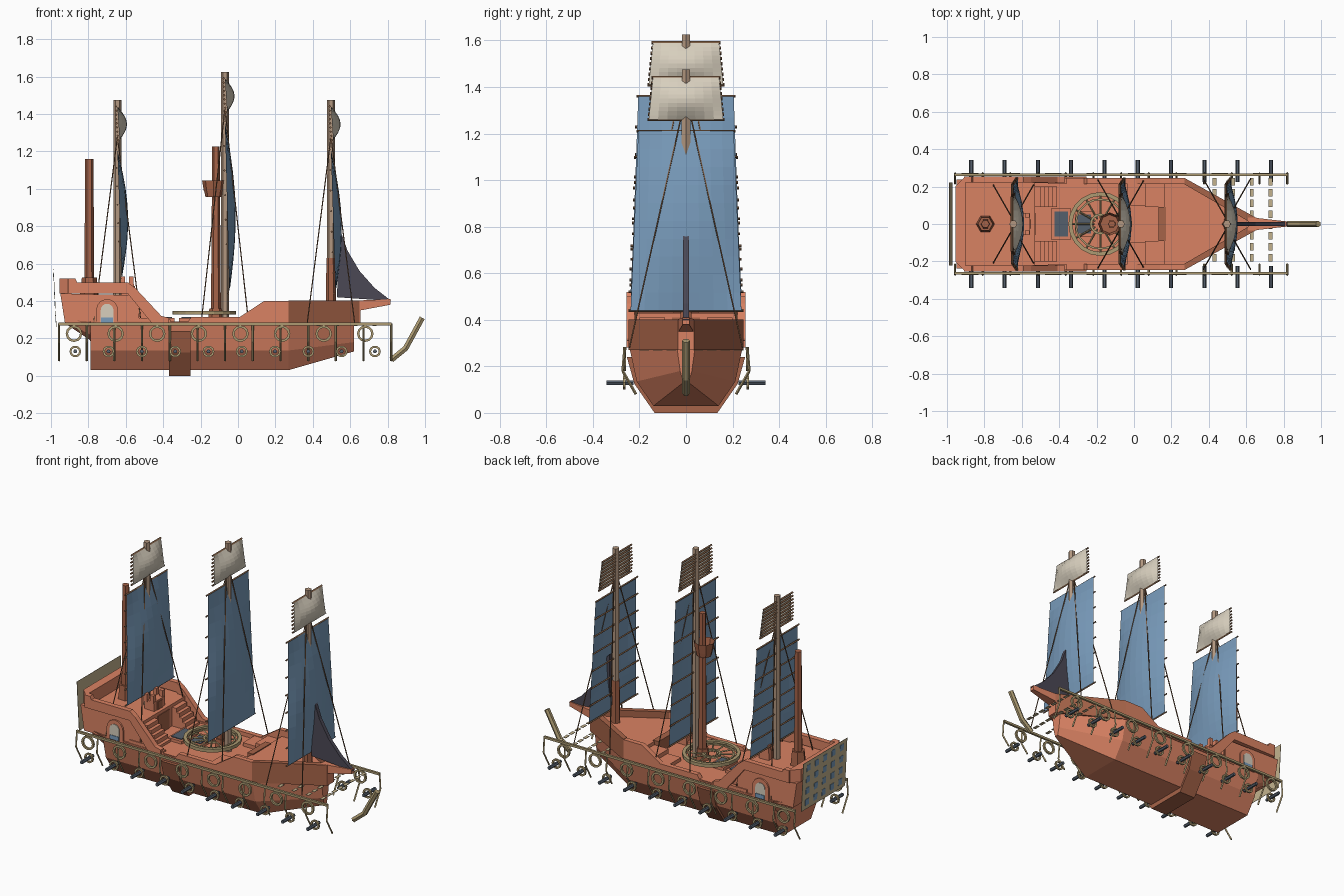
import bpy, bmesh, math
from mathutils import Vector, Matrix

cube = bpy.data.objects.get("Cube")
if cube:
    bpy.data.objects.remove(cube)


def material(name, *rgb):
    m = bpy.data.materials.new(name)
    m.use_nodes = True
    m.diffuse_color = (*rgb, 1)
    m.node_tree.nodes["Principled BSDF"].inputs["Base Color"].default_value = (*rgb, 1)
    return m


WOOD = material("orange wood", .7, .225, .125)
DARK = material("dark red wood", .38, .125, .065)
BLUE = material("blue canvas", .19, .33, .5)
CREAM = material("cream canvas", .68, .62, .51)
MAST = material("mast wood", .45, .31, .215)
BATTEN = material("batten brown", .2, .105, .055)
GOLD = material("pale gold wood", .42, .33, .17)
TAN = material("gallery tan", .55, .45, .27)
IRON = material("cannon slate", .09, .115, .15)
JIB = material("jib charcoal", .07, .065, .09)
SIDES = (-1, 1)


def finish(name, bm, mat):
    bmesh.ops.recalc_face_normals(bm, faces=bm.faces)
    me = bpy.data.meshes.new(name)
    bm.to_mesh(me)
    bm.free()
    me.materials.append(mat)
    ob = bpy.data.objects.new(name, me)
    bpy.context.collection.objects.link(ob)


def bar(bm, p, q, r, r2=None, n=6):
    p, q = Vector(p), Vector(q)
    d = q - p
    mat = Matrix.Translation((p + q) / 2) @ d.to_track_quat('Z', 'Y').to_matrix().to_4x4()
    bmesh.ops.create_cone(bm, cap_ends=True, segments=n, radius1=r, radius2=r if r2 is None else r2,
                          depth=d.length, matrix=mat @ Matrix.Rotation(math.pi / 2, 4, 'Z'))


def box(bm, lo, hi):
    lo, hi = Vector(lo), Vector(hi)
    bmesh.ops.create_cube(bm, size=1, matrix=Matrix.Translation((lo + hi) / 2) @ Matrix.Diagonal((*(hi - lo), 1)))


def prism(bm, pts, axis, a, b):
    """Extrude a 2D outline along an axis: 'y' takes (x, z), 'z' takes (x, y)."""
    put = (lambda p, t: (p[0], t, p[1])) if axis == 'y' else (lambda p, t: (p[0], p[1], t))
    loft(bm, [[put(p, t) for p in pts] for t in (a, b)])


def loft(bm, rings, caps=True):
    rows = [[bm.verts.new(p) for p in ring] for ring in rings]
    n = len(rows[0])
    for r, s in zip(rows, rows[1:]):
        for i in range(n):
            bm.faces.new((r[i], r[(i + 1) % n], s[(i + 1) % n], s[i]))
    if caps:
        bm.faces.new(rows[0])
        bm.faces.new(rows[-1])


def ring(bm, c, R, r, axis, n=16, m=6):
    rows = []
    for i in range(n + 1):
        a = math.tau * i / n
        row = []
        for j in range(m):
            b = math.tau * (j + .5) / m
            u, v, w = (R + r * math.cos(b)) * math.cos(a), (R + r * math.cos(b)) * math.sin(a), r * math.sin(b)
            row.append(Vector(c) + Vector((u, w, v) if axis == 'y' else (u, v, w)))
        rows.append(row)
    loft(bm, rows, caps=False)
    bmesh.ops.remove_doubles(bm, verts=bm.verts, dist=1e-5)


def section(x, wk, zk, wb, zb, wt, zt):
    half = [(wk, zk), (wb, zb), (wt, zt)]
    return [(x, y, z) for y, z in half] + [(x, -y, z) for y, z in reversed(half)]


# Hull below the deck, with a raised frame amidships
bm = bmesh.new()
loft(bm, [section(-.925, .2, .28, .215, .29, .23, .3), section(-.79, .18, .19, .22, .22, .245, .29),
          section(-.788, .14, .03, .212, .135, .245, .29), section(.27, .14, .03, .212, .135, .245, .29),
          section(.62, .012, .13, .025, .18, .04, .29)])
finish("hull", bm, WOOD)
bm = bmesh.new()
loft(bm, [section(x, .135, 0, .222, .125, .254, .24) for x in (-.37, -.255)])
finish("midship_frame", bm, DARK)

# Decks, raised ends and bulwarks
bm = bmesh.new()
prism(bm, [(-.95, .44), (-.925, .28), (-.53, .28), (-.53, .43)], 'y', -.237, .237)
finish("poop", bm, WOOD)
bm = bmesh.new()
prism(bm, [(.16, -.235), (.27, -.235), (.63, -.03), (.63, .03), (.27, .235), (.16, .235)], 'z', .27, .36)
finish("foredeck", bm, WOOD)
bm = bmesh.new()
bow = bmesh.new()
for s in SIDES:
    prism(bm, [(.27, .27), (.27, .4), (.14, .4), (.01, .315), (-.25, .315), (-.27, .285), (-.4, .285), (-.4, .27)],
          'y', s * .215, s * .246)
    prism(bow, [(.27, s * .246), (.27, s * .212), (.62, s * .01), (.65, s * .035)], 'z', .27, .402)
    prism(bm, [(-.91, .52), (-.87, .52), (-.86, .5), (-.59, .5), (-.55, .47), (-.41, .32), (-.37, .31),
               (-.37, .28), (-.46, .28), (-.59, .44), (-.91, .44)], 'y', s * .222, s * .255)
    box(bm, (-.46, s * .215, .27), (-.36, s * .246, .3))
    box(bm, (-.6, s * .22, .27), (-.46, s * .243, .31))
prism(bm, [(-.955, -.2), (-.955, .2), (-.9, .255), (-.9, -.255)], 'z', .44, .52)
box(bm, (.61, -.035, .27), (.655, .035, .402))
finish("bulwarks", bm, WOOD)
finish("bow_bulwarks", bow, DARK)

# Stairs to both raised decks, foredeck coaming, deckhouse and hatches
bm = bmesh.new()
for s in SIDES:
    for i in range(5):
        h = .41 - i * .026
        box(bm, (-.54, s * .09, .28), (-.5 + i * .022, s * .2, h))
    box(bm, (-.035, s * .1, .28), (.14, s * .22, .312))
    box(bm, (.06, s * .09, .28), (.17, s * .22, .338))
finish("stairs", bm, WOOD)
bm = bmesh.new()
box(bm, (.13, -.092, .28), (.17, .092, .366))
finish("foredeck_coaming", bm, DARK)
bm = bmesh.new()
box(bm, (-.625, -.055, .28), (-.555, .055, .49))
for s in SIDES:
    for x in (-.615, -.57):
        box(bm, (x - .012, s * .035, .48), (x + .012, s * .06, .53))
finish("deckhouse", bm, WOOD)
bm = bmesh.new()
box(bm, (-.556, -.025, .43), (-.551, .025, .48))
box(bm, (-.531, -.06, .29), (-.526, .06, .41))
finish("deckhouse_doors", bm, DARK)
bm, covers = bmesh.new(), bmesh.new()
for x, w in ((-.39, .085), (-.265, .07)):
    box(bm, (x - .05, -w, .28), (x + .05, w, .308))
    box(covers, (x - .036, .018 - w, .3), (x + .036, w - .018, .313))
finish("hatch_frames", bm, WOOD)
finish("hatch_covers", covers, IRON)


# Arched cabin windows
def arch(x, z, w, h):
    top = [(x + w * math.cos(math.pi * i / 8), z + h - w + w * math.sin(math.pi * i / 8)) for i in range(9)]
    return [(x + w, z)] + top + [(x - w, z)]


for label, mat, pts, out in (("window_frames", WOOD, arch(-.7, .275, .058, .135), .247),
                             ("window_panes", CREAM, arch(-.7, .285, .034, .1), .251),
                             ("window_sills", BLUE, [(-.732, .285), (-.668, .285), (-.668, .312), (-.732, .312)], .254)):
    bm = bmesh.new()
    for s in SIDES:
        prism(bm, pts, 'y', s * .236, s * out)
    finish(label, bm, mat)

# Tilted stern gallery with rows of windows
bm, panes = bmesh.new(), bmesh.new()
prism(bm, [(-.972, .26), (-.97, .26), (-.986, .57), (-.988, .57)], 'y', -.222, .222)
for row in range(4):
    z = .285 + row * .074
    x = -.972 - (z - .26) * .0516
    for col in range(5):
        y = (col - 2) * .084
        prism(panes, [(x - .002, z), (x, z), (x - .002, z + .04), (x - .004, z + .04)], 'y', y - .018, y + .018)
finish("stern_gallery", bm, TAN)
finish("gallery_windows", panes, BLUE)

# Bowsprit, jib and curved stem beam
bm = bmesh.new()
loft(bm, [[(x, y, z) for y, z in ((-w, a), (w, a), (w, b), (-w, b))]
          for x, w, a, b in ((.63, .035, .345, .402), (.815, .014, .38, .41))])
finish("bowsprit", bm, WOOD)
bm = bmesh.new()
prism(bm, [(.535, .785), (.55, .77), (.585, .67), (.65, .56), (.73, .47), (.82, .4), (.53, .42)], 'y', -.012, .012)
finish("jib", bm, JIB)
bm = bmesh.new()
bar(bm, (.82, 0, .085), (.9, 0, .15), .017)
bar(bm, (.895, 0, .145), (.985, 0, .31), .017)
finish("stem_beam", bm, GOLD)


# Masts with billowing sails, straight battens behind them, and stays
def sail(label, mx, z0, z1, w0, w1, lean, bulge, count, r, mat):
    def spot(t, u):
        x = mx + lean * (1 - t) + bulge * math.sin(math.pi * t) * (1 - u * u)
        return Vector((x, u * (w0 + (w1 - w0) * t), z0 + (z1 - z0) * t))
    bm, n = bmesh.new(), 10
    grid = [[bm.verts.new(spot(i / n, j / 4 - 1)) for j in range(9)] for i in range(n + 1)]
    for a, b in zip(grid, grid[1:]):
        for j in range(8):
            bm.faces.new((a[j], a[j + 1], b[j + 1], b[j]))
    finish(label, bm, mat)
    bm = bmesh.new()
    for i in range(count):
        t = i / (count - 1)
        back = Vector((-r, 0, 0))
        bar(bm, spot(t, -1.04) * 1 + back, spot(t, 1.04) + back, r, n=4)
    finish(label + "_battens", bm, BATTEN)


for label, mx, foot, bottom, top in (("rear", -.645, .43, .52, 1.475), ("main", -.07, .28, .44, 1.625),
                                     ("fore", .497, .35, .44, 1.475)):
    bm = bmesh.new()
    bar(bm, (mx, 0, foot), (mx, 0, top), .022, .021)
    finish(label + "_mast", bm, MAST)
    sail(label + "_sail", mx, bottom, top - .265, .238, .205, .024, .045, 8, .006, BLUE)
    sail(label + "_topsail", mx, top - .215, top - .035, .16, .142, .012, .045, 9, .007, CREAM)
    bm = bmesh.new()
    for s in SIDES:
        for dx in (-.127, .127):
            bar(bm, (mx, s * .02, top - .2), (mx + dx, s * .243, .28), .0035, n=4)
    finish(label + "_stays", bm, BATTEN)

# Plain poles, mast step and lookout bucket
bm = bmesh.new()
bar(bm, (-.795, 0, .43), (-.795, 0, 1.16), .027, .022)
bar(bm, (-.795, 0, .43), (-.795, 0, .525), .05, .04)
bar(bm, (-.118, 0, .28), (-.118, 0, 1.225), .027, .02)
bar(bm, (-.118, 0, .28), (-.118, 0, .36), .045, .035)
bar(bm, (.497, 0, .35), (.497, 0, .63), .028, .024)
finish("poles", bm, DARK)
bm = bmesh.new()
bar(bm, (-.13, 0, .955), (-.13, 0, 1.045), .044, .062, 8)
top = max(bm.faces, key=lambda f: f.calc_center_median().z)
bmesh.ops.inset_region(bm, faces=[top], thickness=.01)
bmesh.ops.translate(bm, verts=top.verts, vec=(0, 0, -.06))
finish("lookout", bm, DARK)

# Spoked wheel lying over the deck
bm = bmesh.new()
hub = Vector((-.18, 0, .337))
for R, r in ((.16, .015), (.132, .007), (.05, .009)):
    ring(bm, hub, R, r, 'z', 20, 4)
for i in range(12):
    d = Vector((math.cos(i * math.tau / 12), math.sin(i * math.tau / 12), 0))
    bar(bm, hub + d * .03, hub + d * .16, .005, n=4)
finish("deck_wheel", bm, GOLD)

# Outboard rails with bent legs
bm = bmesh.new()
for s in SIDES:
    box(bm, (-.96, s * .256, .27), (.82, s * .27, .284))
    for i in range(13):
        x = -.957 + i * .148
        bar(bm, (x, s * .263, .28), (x, s * .272, .18), .006, n=4)
        bar(bm, (x, s * .272, .18), (x, s * .215, .08), .006, n=4)
finish("side_rails", bm, GOLD)

# Rings along the sides, cannons, and slats across the bow
rings, guns = bmesh.new(), bmesh.new()
for s in SIDES:
    for i in range(8):
        ring(rings, (-.877 + i * .2225, s * .265, .225), .038, .009, 'y', 12, 4)
    for i in range(10):
        x = -.87 + i * .178
        ring(rings, (x, s * .265, .13), .026, .008, 'y', 10, 4)
        bar(guns, (x, s * .225, .13), (x, s * .342, .13), .011)
finish("side_rings", rings, GOLD)
finish("cannons", guns, IRON)
bm = bmesh.new()
for i in range(4):
    for j in range(8):
        x, y = .43 + i * .1, -.18 + j * .058
        box(bm, (x - .01, y - .02, .266), (x + .01, y + .02, .269))
finish("bow_slats", bm, TAN)
